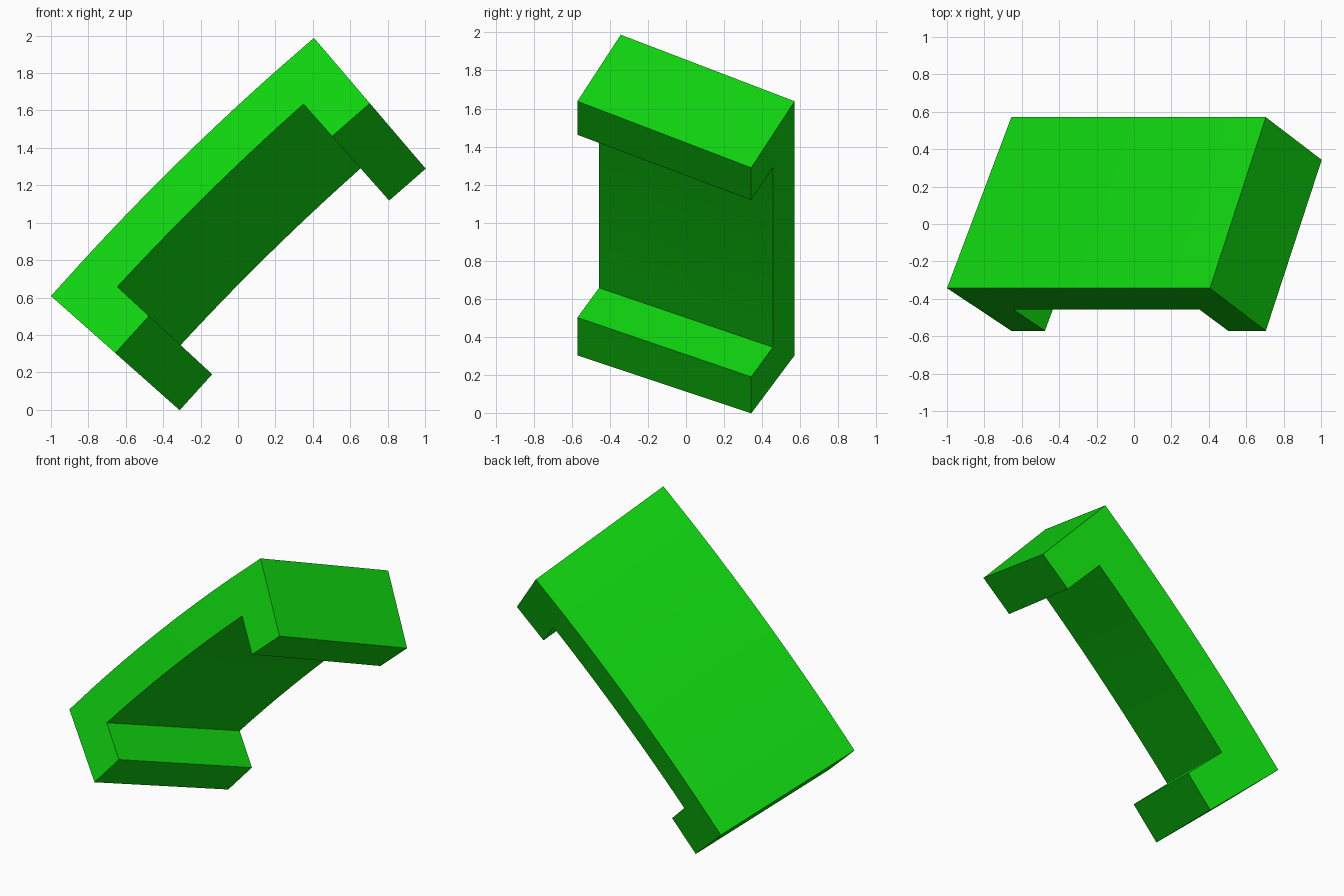
import bpy, bmesh, math
from mathutils import Vector

cube = bpy.data.objects.get("Cube")
if cube:
    bpy.data.objects.remove(cube, do_unlink=True)

# Bright green material
green = bpy.data.materials.new("bright_green")
green.use_nodes = True
colour = (0.005, 0.66, 0.005, 1)
green.diffuse_color = colour
green.node_tree.nodes["Principled BSDF"].inputs["Base Color"].default_value = colour

# Bend: outer arc between two ends, about an axis parallel to y
RADIUS = 14.3
start, end = Vector((-1.0, 0.608)), Vector((0.406, 1.988))
chord = end - start
half = math.asin(chord.length / 2 / RADIUS)
inward = Vector((chord.y, -chord.x)).normalized()
centre = (start + end) / 2 + inward * RADIUS * math.cos(half)
mid_angle = math.atan2(-inward.y, -inward.x)
FOOT = 0.268 / (RADIUS - 0.46) / half    # foot length as a share of the half arc


def bend(co):
    """Map (along, down, across) to the tilted and bent position."""
    along, down, across = co
    r = RADIUS - 0.46 * (down + across)
    angle = mid_angle - along * half
    return Vector((centre.x + r * math.cos(angle),
                   -0.343 - 0.228 * down + 0.914 * across,
                   centre.y + r * math.sin(angle)))


# Side profile: curved plate with a foot at each end
STEPS = 14
inner = 1 - FOOT
stations = [-1] + [-inner + 2 * inner * i / STEPS for i in range(STEPS + 1)] + [1]
bm = bmesh.new()


def cell(a, b, top, bottom):
    bm.faces.new([bm.verts.new((x, d, 0)) for x, d in
                  ((a, top), (b, top), (b, bottom), (a, bottom))])


for a, b in zip(stations, stations[1:]):
    cell(a, b, 0, 0.5)
for a, b in (stations[:2], stations[-2:]):
    cell(a, b, 0.5, 1)
bmesh.ops.remove_doubles(bm, verts=bm.verts, dist=1e-5)

# Extrude across the width, then bend
result = bmesh.ops.extrude_face_region(bm, geom=bm.faces[:], use_keep_orig=True)
for v in result["geom"]:
    if isinstance(v, bmesh.types.BMVert):
        v.co.z = 1
for v in bm.verts:
    v.co = bend(v.co)
bmesh.ops.recalc_face_normals(bm, faces=bm.faces)

mesh = bpy.data.meshes.new("curved_bracket")
bm.to_mesh(mesh)
bm.free()
mesh.materials.append(green)
bracket = bpy.data.objects.new("curved_bracket", mesh)
bpy.context.collection.objects.link(bracket)
